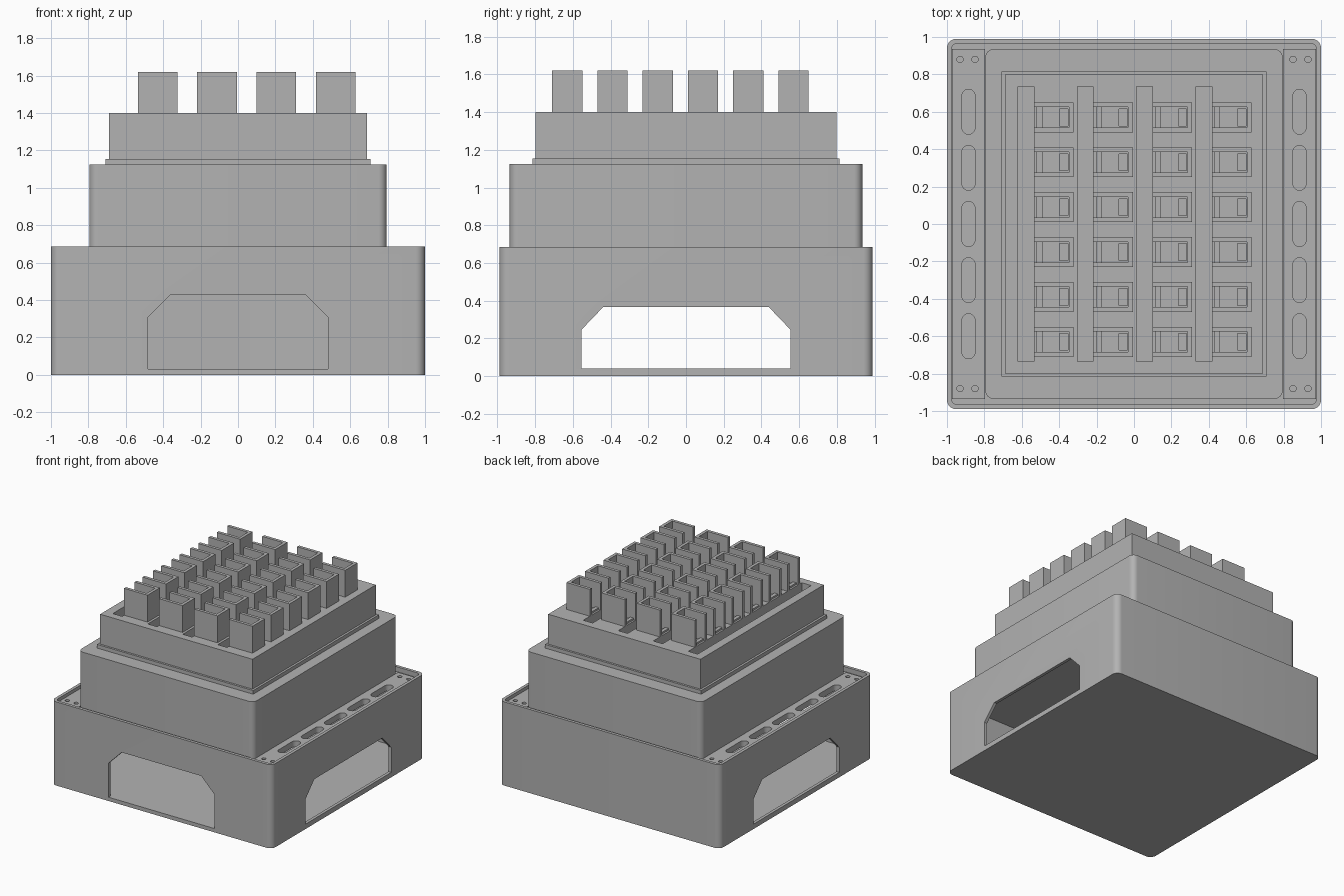
import bpy, bmesh, math
from mathutils import Vector

if "Cube" in bpy.data.objects:
    bpy.data.objects.remove(bpy.data.objects["Cube"], do_unlink=True)

GREY = (0.45, 0.45, 0.45, 1)
grey = bpy.data.materials.new("plain grey")
grey.use_nodes = True
grey.diffuse_color = GREY
grey.node_tree.nodes["Principled BSDF"].inputs["Base Color"].default_value = GREY


def rect(x0, x1, y0, y1):
    return [(x0, y0), (x1, y0), (x1, y1), (x0, y1)]


def rounded(cx, cy, hx, hy, r, n=8):
    """Rounded rectangle outline; r equal to a half size gives a slot or circle."""
    pts = []
    for q, (sx, sy) in enumerate([(1, 1), (-1, 1), (-1, -1), (1, -1)]):
        for i in range(n + 1):
            a = (q + i / n) * math.pi / 2
            p = (cx + sx * (hx - r) + r * math.cos(a), cy + sy * (hy - r) + r * math.sin(a))
            if not pts or math.dist(p, pts[-1]) > 1e-5:
                pts.append(p)
    if math.dist(pts[0], pts[-1]) < 1e-5:
        pts.pop()
    return pts


def window(half, low, shoulder, top, cut):
    """Opening with two chamfered upper corners."""
    return [(-half, low), (half, low), (half, shoulder), (half - cut, top),
            (cut - half, top), (-half, shoulder)]


def prisms(name, items):
    """One object from (outline, low, high, axis) prisms."""
    place = {"z": lambda a, b, c: (a, b, c), "x": lambda a, b, c: (c, a, b),
             "y": lambda a, b, c: (a, c, b)}
    bm = bmesh.new()
    for outline, lo, hi, axis in items:
        f = place[axis]
        face = bm.faces.new([bm.verts.new(f(a, b, lo)) for a, b in outline])
        ext = bmesh.ops.extrude_face_region(bm, geom=[face])["geom"]
        move = Vector(f(0, 0, hi - lo))
        bmesh.ops.translate(bm, vec=move, verts=[v for v in ext if isinstance(v, bmesh.types.BMVert)])
    bmesh.ops.recalc_face_normals(bm, faces=bm.faces)
    mesh = bpy.data.meshes.new(name)
    bm.to_mesh(mesh)
    bm.free()
    mesh.materials.append(grey)
    ob = bpy.data.objects.new(name, mesh)
    bpy.context.collection.objects.link(ob)
    return ob


def activate(ob):
    bpy.ops.object.select_all(action="DESELECT")
    ob.select_set(True)
    bpy.context.view_layer.objects.active = ob


def cut(ob, items):
    cutter = prisms("cutter", items)
    cutter.hide_render = True
    mod = ob.modifiers.new("cut", "BOOLEAN")
    mod.operation, mod.solver, mod.object = "DIFFERENCE", "EXACT", cutter
    activate(ob)
    bpy.ops.object.modifier_apply(modifier=mod.name)
    bpy.data.objects.remove(cutter, do_unlink=True)


def smooth(ob):
    activate(ob)
    bpy.ops.object.shade_smooth_by_angle(angle=math.radians(30))


# Hollow base with side openings and one front opening
base = prisms("base_shell", [(rounded(0, 0, 1, 0.99, 0.05), 0, 0.685, "z")])
cut(base, [(rounded(0, 0, 0.975, 0.965, 0.03), 0.03, 0.8, "z")])
cut(base, [(window(0.555, 0.04, 0.245, 0.365, 0.115), -1.1, 1.1, "x")])
cut(base, [(window(0.48, 0.031, 0.31, 0.43, 0.12), -1.1, -0.8, "y")])
smooth(base)

# Ledge below the rim, with vent slots and screw holes on both sides
deck = prisms("ledge", [(rounded(0, 0, 0.976, 0.966, 0.03), 0.61, 0.645, "z")])
plates = prisms("vent_plates", [(rect(s * 0.884 - 0.088, s * 0.884 + 0.088, -0.935, 0.935), 0.64, 0.66, "z")
                                for s in (-1, 1)])
holes = []
for s in (-1, 1):
    for i in range(-2, 3):
        holes.append((rounded(s * 0.885, i * 0.3, 0.035, 0.12, 0.035), 0.5, 0.8, "z"))
    for x in (0.85, 0.93):
        for y in (-0.88, 0.88):
            holes.append((rounded(s * x, y, 0.017, 0.017, 0.017, 5), 0.5, 0.8, "z"))
for part in (deck, plates):
    cut(part, holes)
    smooth(part)

# Stepped upper body
smooth(prisms("middle_tier", [(rounded(0, 0, 0.795, 0.935, 0.045), 0.61, 1.125, "z")]))
prisms("lip", [(rect(-0.708, 0.708, -0.815, 0.815), 1.12, 1.155, "z")])
top = prisms("top_block", [(rect(-0.69, 0.69, -0.798, 0.798), 1.15, 1.4, "z")])

# Long grooves and a grid of sockets that open toward them
columns = [-0.535 + 0.317 * i for i in range(4)]
rows = [-0.63 + 0.24 * i for i in range(6)]
grooves = [(rect(x - 0.085, x, -0.735, 0.735), 1.2, 1.5, "z") for x in columns]
pockets, walls, steps = [], [], []
for x in columns:
    for y in rows:
        c_shape = [(0, -0.08), (0.212, -0.08), (0.212, 0.08), (0, 0.08),
                   (0, 0.055), (0.187, 0.055), (0.187, -0.055), (0, -0.055)]
        walls.append(([(x + a, y + b) for a, b in c_shape], 1.395, 1.62, "z"))
        pockets.append((rect(x + 0.138, x + 0.183, y - 0.045, y + 0.045), 1.25, 1.5, "z"))
        steps.append((rect(x + 0.015, x + 0.045, y - 0.055, y + 0.055), 1.395, 1.415, "z"))
cut(top, grooves + pockets)
prisms("socket_walls", walls)
prisms("socket_steps", steps)
